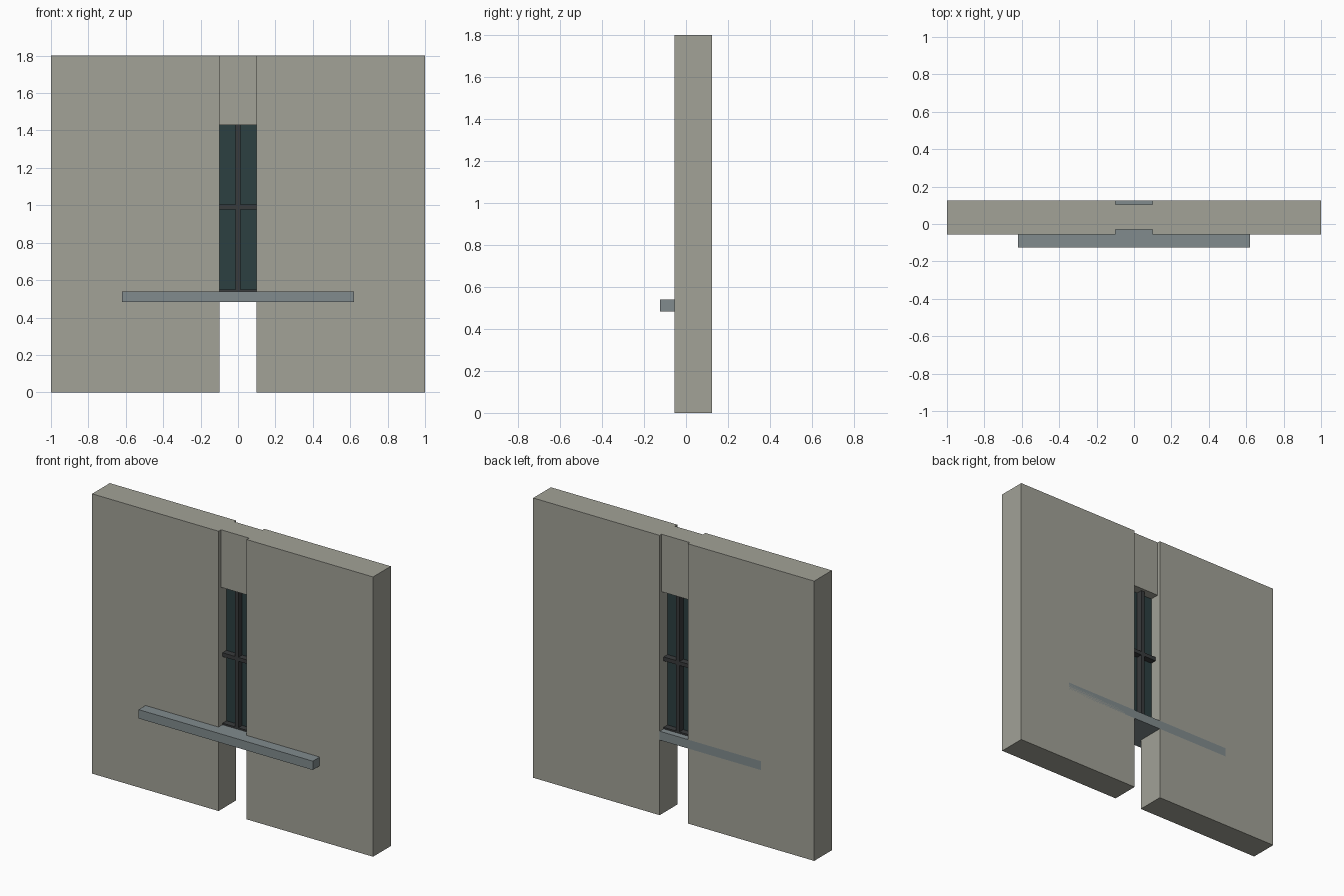
import bpy

if "Cube" in bpy.data.objects:
    bpy.data.objects.remove(bpy.data.objects["Cube"])


def material(name, rgb):
    m = bpy.data.materials.new(name)
    m.diffuse_color = (*rgb, 1)
    m.use_nodes = True
    m.node_tree.nodes["Principled BSDF"].inputs["Base Color"].default_value = m.diffuse_color
    return m


stone = material("stone", (0.36, 0.36, 0.31))
sill_grey = material("sill_grey", (0.22, 0.26, 0.27))
glass_teal = material("dark_glass", (0.025, 0.05, 0.052))
frame_dark = material("dark_frame", (0.04, 0.043, 0.045))


def box(name, x, y, z, mat):
    """Axis-aligned box from (min, max) ranges."""
    bpy.ops.mesh.primitive_cube_add(
        size=1, location=[(r[0] + r[1]) / 2 for r in (x, y, z)])
    ob = bpy.context.object
    ob.name = name
    ob.scale = [r[1] - r[0] for r in (x, y, z)]
    bpy.ops.object.transform_apply(location=False, rotation=False, scale=True)
    ob.data.materials.append(mat)
    return ob


# Wall piers on each side of the narrow opening
WALL_Y = (-0.055, 0.125)
box("wall_left", (-1, -0.1), WALL_Y, (0, 1.8), stone)
box("wall_right", (0.1, 1), WALL_Y, (0, 1.8), stone)

# Recessed lintel above the opening
box("lintel", (-0.1, 0.1), (-0.03, 0.105), (1.43, 1.8), stone)

# Long sill running through the wall and projecting at the front
box("sill", (-0.62, 0.62), (-0.125, 0.125), (0.483, 0.54), sill_grey)

# Window pane with glazing bars and bottom rail
BAR_Y = (-0.015, 0.085)
box("glass", (-0.1, 0.1), (0.025, 0.045), (0.53, 1.44), glass_teal)
box("vertical_bar", (-0.0125, 0.0125), BAR_Y, (0.53, 1.44), frame_dark)
box("horizontal_bar", (-0.1, 0.1), BAR_Y, (0.978, 1.003), frame_dark)
box("bottom_rail", (-0.1, 0.1), BAR_Y, (0.525, 0.55), frame_dark)
